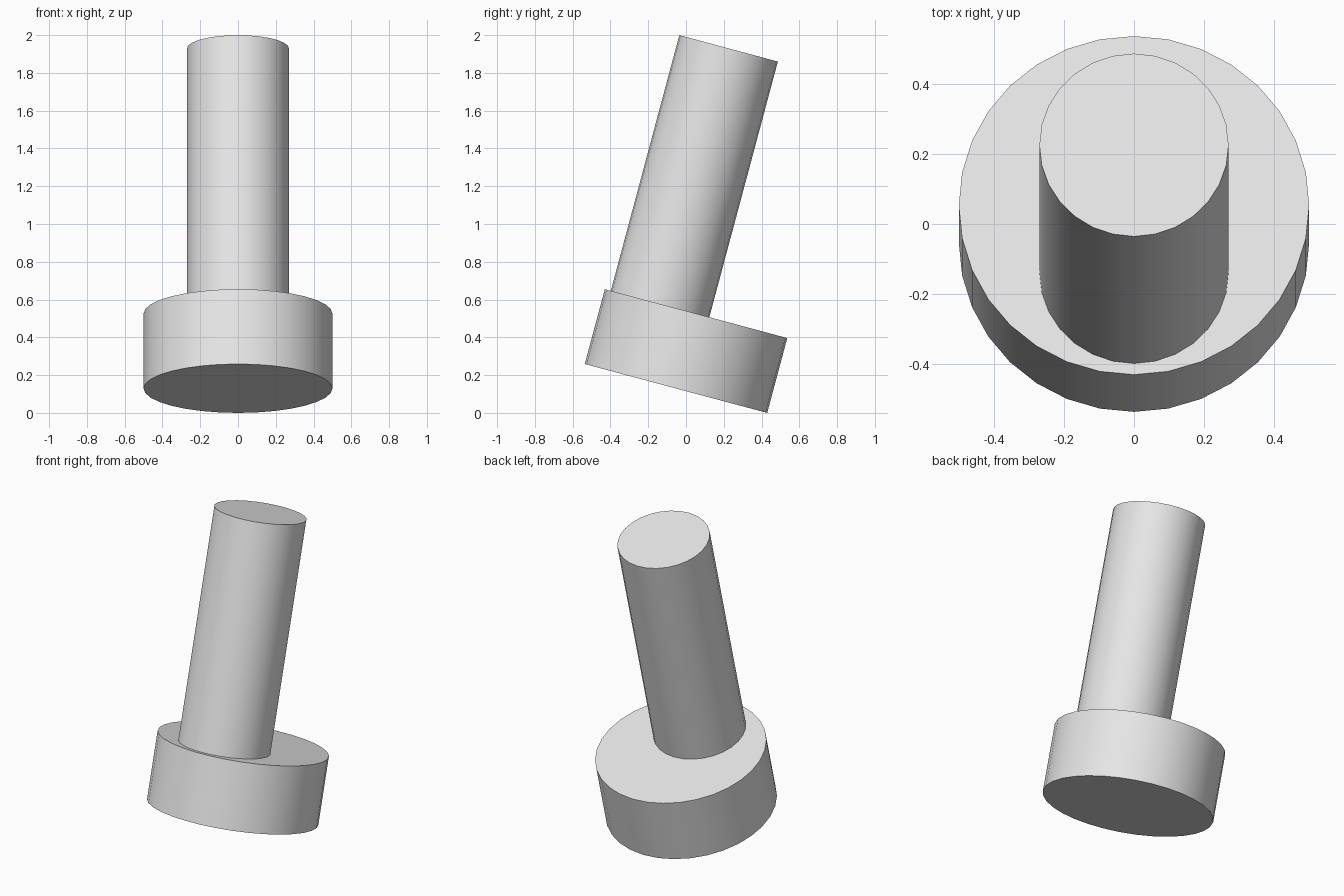
import bpy
import math
from mathutils import Matrix, Vector

cube = bpy.data.objects.get("Cube")
if cube:
    bpy.data.objects.remove(cube, do_unlink=True)

# One plain grey material
GREY = (0.8, 0.8, 0.8, 1.0)
grey = bpy.data.materials.new("light grey")
grey.use_nodes = True
grey.diffuse_color = GREY
grey.node_tree.nodes["Principled BSDF"].inputs["Base Color"].default_value = GREY

# Both parts share one tilted frame whose origin is the centre of the base's underside
BASE_RADIUS, BASE_HEIGHT = 0.5, 0.41
POST_RADIUS, POST_TOP, POST_OFFSET = 0.27, 1.811, -0.197
TILT = math.radians(15)
origin = Vector((0, -0.053, BASE_RADIUS * math.sin(TILT)))
frame = Matrix.Translation(origin) @ Matrix.Rotation(-TILT, 4, "X")


def cylinder(name, sides, radius, bottom, top, y=0.0):
    """Smooth-sided cylinder with crisp rims, placed in the tilted frame."""
    bpy.ops.mesh.primitive_cylinder_add(vertices=sides, radius=radius, depth=top - bottom)
    obj = bpy.context.object
    obj.name = name
    obj.matrix_world = frame @ Matrix.Translation((0, y, (bottom + top) / 2))
    obj.data.materials.append(grey)
    bpy.ops.object.shade_smooth_by_angle(angle=math.radians(30))
    return obj


# Wide round base
cylinder("base", 32, BASE_RADIUS, 0, BASE_HEIGHT)

# Off-centre post standing on the base
cylinder("post", 28, POST_RADIUS, BASE_HEIGHT, POST_TOP, POST_OFFSET)
